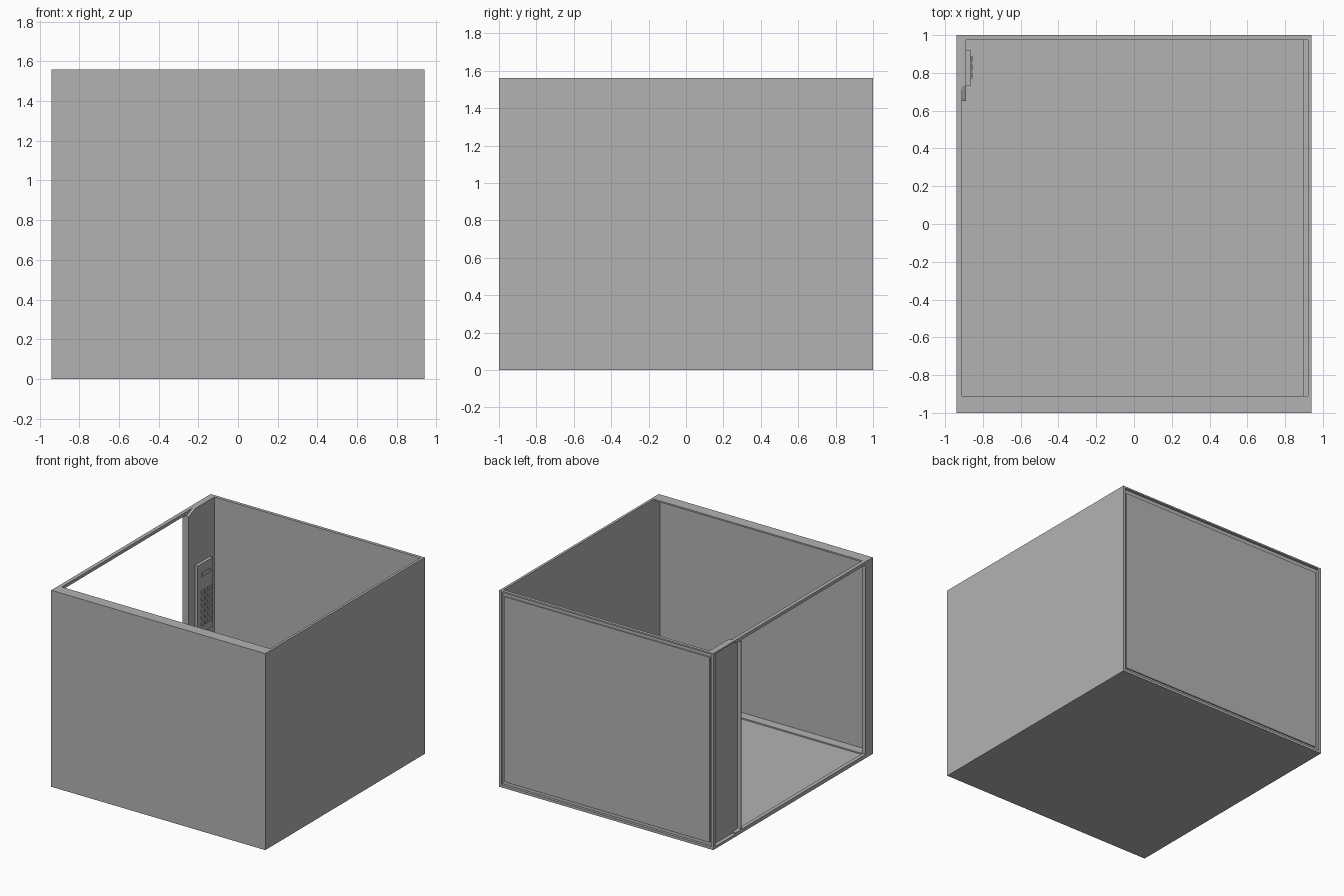
import bpy
import bmesh

cube = bpy.data.objects.get("Cube")
if cube:
    bpy.data.objects.remove(cube, do_unlink=True)

grey = bpy.data.materials.new("light_grey_metal")
grey.use_nodes = True
colour = (0.45, 0.45, 0.45, 1)
grey.diffuse_color = colour
grey.node_tree.nodes["Principled BSDF"].inputs["Base Color"].default_value = colour

H = 1.56    # height
X = 0.94    # half width
T = 0.012   # sheet thickness


def finish(name, bm):
    bmesh.ops.recalc_face_normals(bm, faces=bm.faces)
    mesh = bpy.data.meshes.new(name)
    bm.to_mesh(mesh)
    bm.free()
    mesh.materials.append(grey)
    obj = bpy.data.objects.new(name, mesh)
    bpy.context.collection.objects.link(obj)
    return obj


def box(name, xs, ys, zs):
    bm = bmesh.new()
    bmesh.ops.create_cube(bm, size=1)
    for v in bm.verts:
        v.co = [r[0] + (c + 0.5) * (r[1] - r[0]) for c, r in zip(v.co, (xs, ys, zs))]
    return finish(name, bm)


def side_profile(name, points, x0, x1):
    """Extrude a (y, z) outline along x."""
    bm = bmesh.new()
    face = bm.faces.new([bm.verts.new((x0, y, z)) for y, z in points])
    out = bmesh.ops.extrude_face_region(bm, geom=[face])
    for v in out["geom"]:
        if isinstance(v, bmesh.types.BMVert):
            v.co.x = x1
    return finish(name, bm)


# Floor and plain wall
box("floor", (-X, X), (-1, 1), (0, 0.02))
box("plain_wall", (0.92, X), (-1, 1), (0, H))
box("wall_skirt", (0.895, 0.92), (-0.91, 0.975), (0.02, 0.03))

# Front wall: outer sheet with inward flanges
box("front_sheet", (-X, 0.92), (-1, -0.985), (0, H))
box("front_top_flange", (-X, 0.92), (-0.985, -0.91), (H - T, H))
box("front_bottom_flange", (-X, 0.92), (-0.985, -0.91), (0.02, 0.03))
box("front_end_post", (-X, -0.91), (-0.985, -0.91), (0.02, H - T))

# Back wall: inner sheet, outward flanges and a raised panel
box("back_sheet", (-X, X), (0.975, 0.98), (0, H))
box("back_top_flange", (-X, X), (0.98, 1), (H - T, H))
box("back_left_flange", (0.92, X), (0.98, 1), (0, H))
box("back_right_flange", (-X, -0.92), (0.98, 1), (0, H))
box("back_raised_panel", (-0.9, 0.9), (0.98, 0.989), (0.045, H - 0.045))

# Doorway rail and sill
box("door_top_rail", (-X, -0.91), (-0.91, 0.72), (H - 0.025, H))
box("door_sill", (-X, -0.91), (-0.91, 0.72), (0.02, 0.03))

# Door column: inner sheet with sloped corners, return flange and caps
outline = [(0.65, 0.035), (0.73, 0), (0.975, 0), (0.975, H),
           (0.73, H), (0.65, H - 0.035)]
side_profile("column_sheet", outline, -0.91, -0.89)
box("column_flange", (-X, -0.91), (0.645, 0.655), (0.02, H - 0.02))
box("column_top_cap", (-X, -0.91), (0.72, 1), (H - T, H))
for name, low in (("column_top_slope", False), ("column_bottom_slope", True)):
    pts = [(0.65, 0.025), (0.73, 0), (0.73, T), (0.65, 0.037)]
    side_profile(name, [(y, z if low else H - z) for y, z in pts], -X, -0.91)

# Control panel with display and buttons
box("control_panel", (-0.89, -0.865), (0.73, 0.92), (0.56, 1.11))
box("display", (-0.865, -0.857), (0.78, 0.88), (1.01, 1.04))
for row in range(6):
    for col in range(3):
        y, z = 0.77 + col * 0.045, 0.62 + row * 0.05
        box(f"button_{row}_{col}", (-0.865, -0.855), (y, y + 0.03), (z, z + 0.03))
